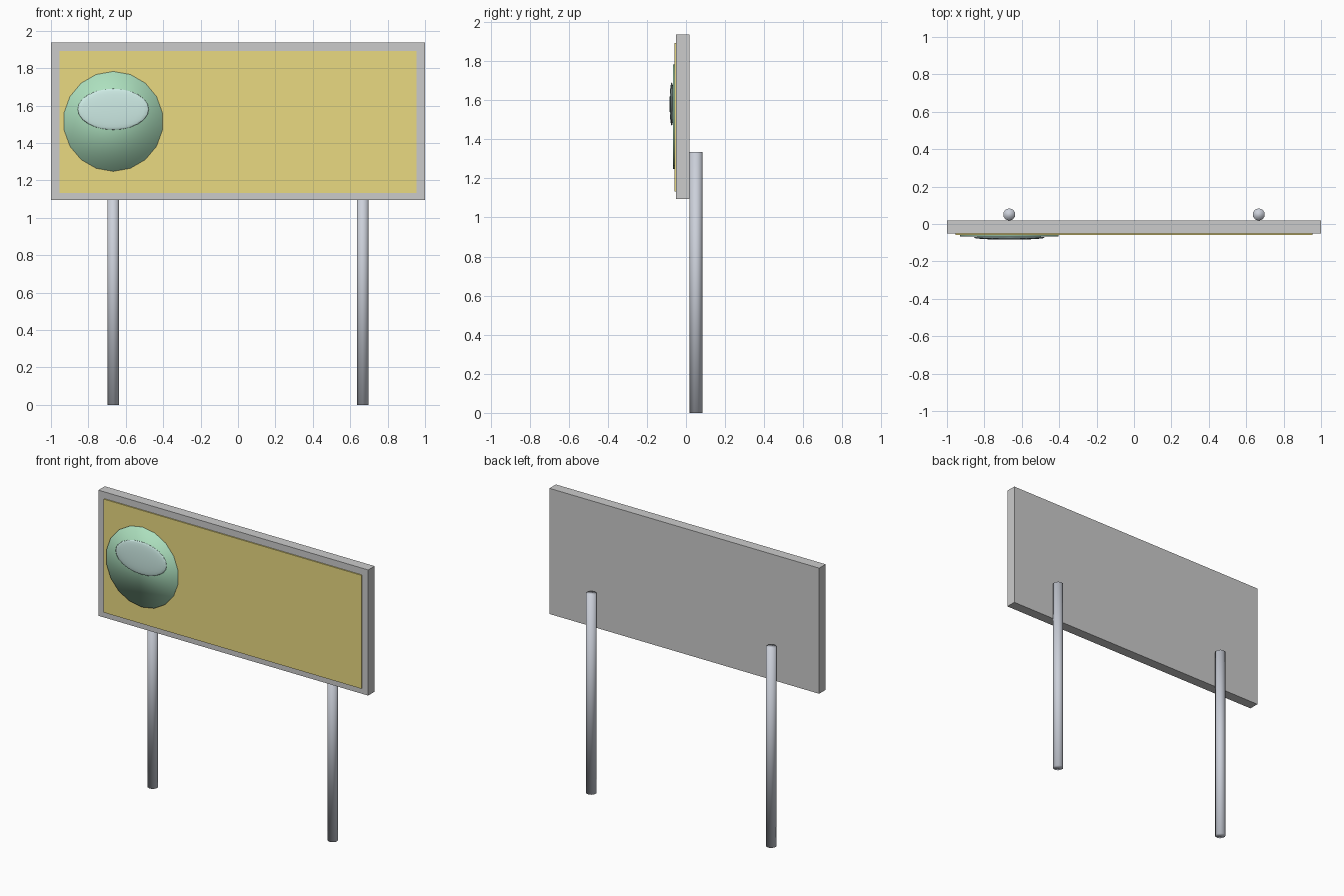
import bpy
from math import pi

if "Cube" in bpy.data.objects:
    bpy.data.objects.remove(bpy.data.objects["Cube"])


def finish(name, color=None, smooth=False):
    ob = bpy.context.object
    ob.name = name
    bpy.ops.object.transform_apply(location=False, rotation=True, scale=True)
    if smooth:
        bpy.ops.object.shade_smooth()
    if color:
        mat = bpy.data.materials.new(name + "_paint")
        mat.diffuse_color = (*color, 1)
        mat.use_nodes = True
        mat.node_tree.nodes["Principled BSDF"].inputs["Base Color"].default_value = mat.diffuse_color
        ob.data.materials.append(mat)
    return ob


def box(name, lo, hi, color=None):
    bpy.ops.mesh.primitive_cube_add(size=1, location=[(a + b) / 2 for a, b in zip(lo, hi)])
    bpy.context.object.scale = [b - a for a, b in zip(lo, hi)]
    return finish(name, color)


# Sign board and raised front panel
box("sign_board", (-1, -0.05, 1.095), (1, 0.018, 1.937))
box("front_panel", (-0.955, -0.058, 1.132), (0.955, -0.045, 1.892), (0.82, 0.70, 0.22))

# Round support posts against the back of the board
for side, label in ((-1, "left"), (1, "right")):
    bpy.ops.mesh.primitive_cylinder_add(vertices=10, radius=0.033, depth=1.335,
                                        location=(side * 0.667, 0.051, 0.6675))
    finish(label + "_post", (0.60, 0.63, 0.70), True)

# Green disc, shaded smooth across rim and face
bpy.ops.mesh.primitive_cylinder_add(vertices=18, radius=0.267, depth=0.016,
                                    location=(-0.667, -0.058, 1.515), rotation=(pi / 2, 0, 0))
finish("emblem_disc", (0.42, 0.75, 0.52), True)

# Flattened oval highlight
bpy.ops.mesh.primitive_uv_sphere_add(segments=24, ring_count=12, radius=1,
                                     location=(-0.667, -0.073, 1.58))
bpy.context.object.scale = (0.19, 0.011, 0.11)
finish("emblem_oval", (0.62, 0.84, 0.79), True)
